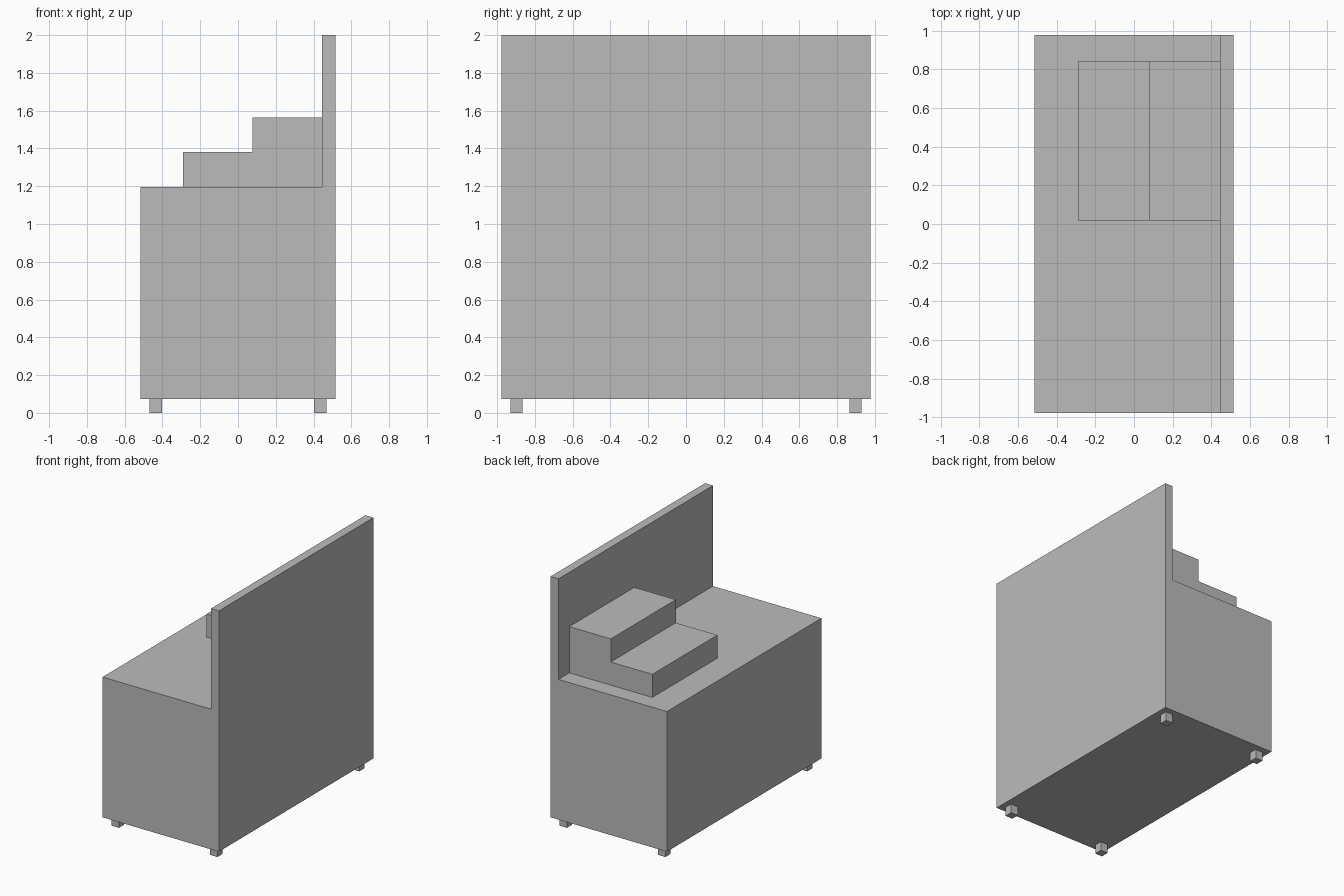
import bpy, bmesh

if "Cube" in bpy.data.objects:
    bpy.data.objects.remove(bpy.data.objects["Cube"])

grey = bpy.data.materials.new("plain grey")
grey.diffuse_color = (0.5, 0.5, 0.5, 1)
grey.use_nodes = True
grey.node_tree.nodes["Principled BSDF"].inputs["Base Color"].default_value = grey.diffuse_color


def extrude_profile(name, profile, y0, y1):
    """Extrude an (x, z) outline along y into a closed solid."""
    bm = bmesh.new()
    face = bm.faces.new([bm.verts.new((x, y0, z)) for x, z in profile])
    new = bmesh.ops.extrude_face_region(bm, geom=[face])["geom"]
    verts = [v for v in new if isinstance(v, bmesh.types.BMVert)]
    bmesh.ops.translate(bm, verts=verts, vec=(0, y1 - y0, 0))
    bmesh.ops.recalc_face_normals(bm, faces=bm.faces)
    mesh = bpy.data.meshes.new(name)
    bm.to_mesh(mesh)
    bm.free()
    mesh.materials.append(grey)
    obj = bpy.data.objects.new(name, mesh)
    bpy.context.collection.objects.link(obj)
    return obj


W, D = 0.515, 0.977          # half width and half depth
BASE, TOP = 0.073, 1.195     # underside and worktop heights
PANEL = 0.445                # inner face of the tall panel

# Cabinet body with tall panel along the +x side
extrude_profile("cabinet_body", [(-W, BASE), (W, BASE), (W, 2.0),
                                 (PANEL, 2.0), (PANEL, TOP), (-W, TOP)], -D, D)

# Two-step block standing on the worktop against the panel
extrude_profile("stepped_block", [(-0.29, TOP), (PANEL, TOP), (PANEL, 1.565),
                                  (0.078, 1.565), (0.078, 1.38), (-0.29, 1.38)],
                0.018, 0.84)

# Four small square feet
F = 0.0325
for sx, side in ((-1, "left"), (1, "right")):
    for sy, end in ((-1, "front"), (1, "back")):
        x, y = sx * 0.436, sy * 0.897
        extrude_profile(f"{end}_{side}_foot",
                        [(x - F, 0), (x + F, 0), (x + F, BASE), (x - F, BASE)],
                        y - F, y + F)
